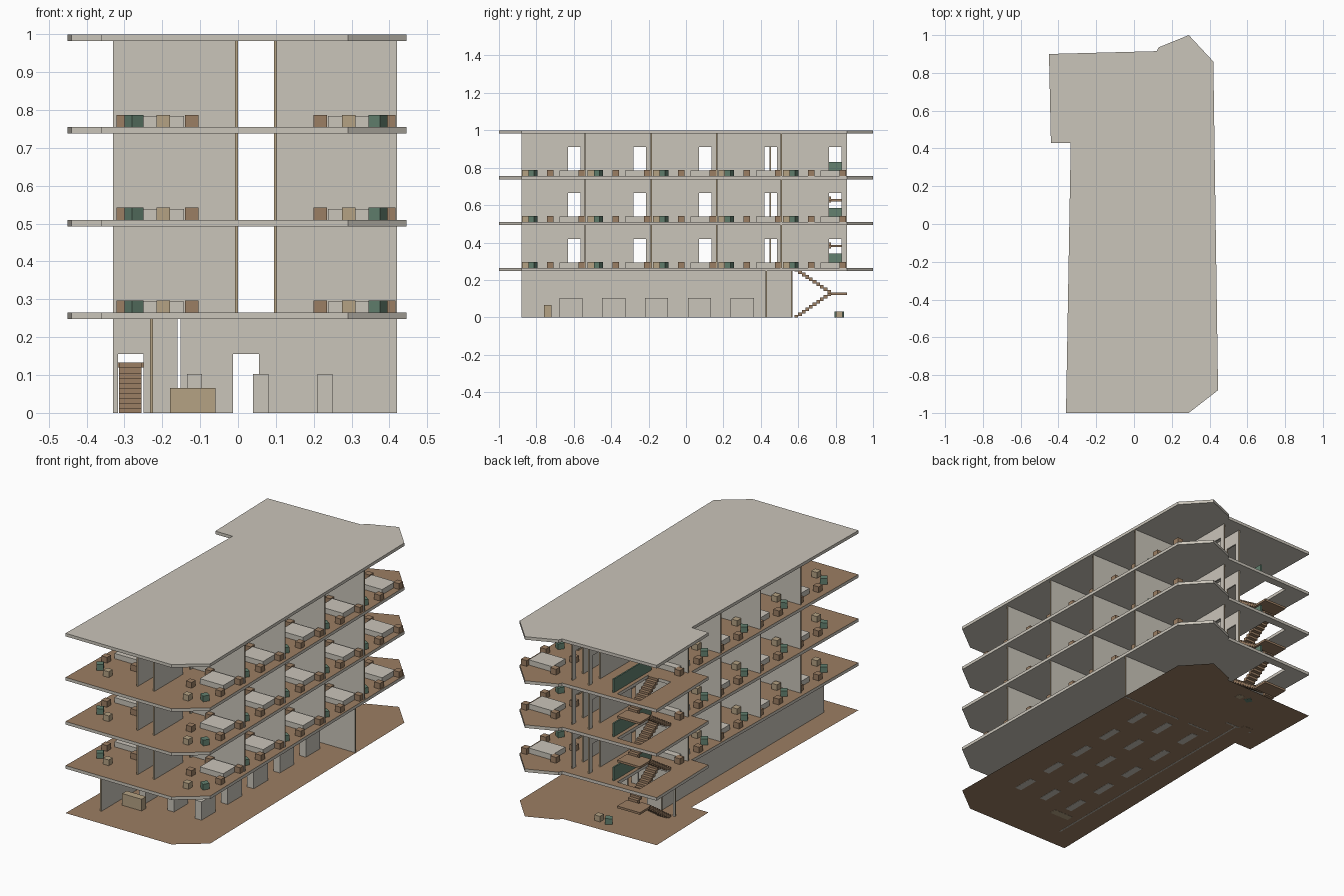
import bpy, bmesh, math
from mathutils import Matrix, Vector

if "Cube" in bpy.data.objects:
    bpy.data.objects.remove(bpy.data.objects["Cube"], do_unlink=True)


def material(name, rgb):
    m = bpy.data.materials.new(name)
    m.use_nodes = True
    m.diffuse_color = (*rgb, 1)
    m.node_tree.nodes["Principled BSDF"].inputs["Base Color"].default_value = (*rgb, 1)
    return m


BEIGE = material("beige plaster", (0.59, 0.555, 0.49))
BROWN = material("brown wood", (0.33, 0.21, 0.125))
TAN = material("tan trim", (0.46, 0.36, 0.23))
GREEN = material("muted green", (0.125, 0.22, 0.16))

OUTLINE = [(-0.45, 0.90), (0.12, 0.915), (0.13, 0.935), (0.29, 1.0), (0.42, 0.86),
           (0.445, -0.88), (0.29, -1.0), (-0.36, -1.0), (-0.335, 0.43), (-0.44, 0.43)]
STAIRWELL = [(-0.32, 0.59), (-0.18, 0.59), (-0.18, 0.862), (-0.32, 0.862)]
LEVELS = [0.265, 0.51, 0.755]
SLAB = 0.017
WALL = 0.008
ROOMS = [-0.71, -0.36, -0.01, 0.34, 0.685]
MIRROR_X = 0.095      # sum of the x values of two mirrored points
DOOR_W, DOOR_H = 0.068, 0.155


def finish(bm, name, *mats):
    mesh = bpy.data.meshes.new(name)
    bm.to_mesh(mesh)
    bm.free()
    for m in mats:
        mesh.materials.append(m)
    ob = bpy.data.objects.new(name, mesh)
    bpy.context.collection.objects.link(ob)
    return ob


def add_box(bm, lo, hi, turn=0):
    """Add a box between two corners, turned about its own upright axis."""
    lo, hi = Vector(lo), Vector(hi)
    mat = (Matrix.Translation((lo + hi) / 2) @ Matrix.Rotation(turn, 4, 'Z')
           @ Matrix.Diagonal((*(hi - lo), 1)))
    verts = bmesh.ops.create_cube(bm, size=1, matrix=mat)["verts"]
    return {f for v in verts for f in v.link_faces}


def box(name, lo, hi, mat, turn=0):
    bm = bmesh.new()
    add_box(bm, lo, hi, turn)
    return finish(bm, name, mat)


def block(name, x, y, z, size, height, mat, turn=0):
    h = size / 2
    return box(name, (x - h, y - h, z), (x + h, y + h, z + height), mat, turn)


def slab(name, top, thick, holes, mats):
    """Fill the plan outline, leave the holes open and give it thickness."""
    bm = bmesh.new()
    for loop in [OUTLINE] + holes:
        vs = [bm.verts.new((x, y, top)) for x, y in loop]
        for a, b in zip(vs, vs[1:] + vs[:1]):
            bm.edges.new((a, b))
    bmesh.ops.triangle_fill(bm, edges=bm.edges[:], use_beauty=True, normal=(0, 0, 1))
    if thick:
        ext = bmesh.ops.extrude_face_region(bm, geom=bm.faces[:], use_keep_orig=True)
        moved = [g for g in ext["geom"] if isinstance(g, bmesh.types.BMVert)]
        bmesh.ops.translate(bm, verts=moved, vec=(0, 0, -thick))
        bmesh.ops.recalc_face_normals(bm, faces=bm.faces[:])
        # floor finish on the upper faces only
        for f in bm.faces:
            f.normal_update()
            if len(mats) > 1 and f.normal.z > 0.9:
                f.material_index = 1
    finish(bm, name, *mats)


def wall(name, axis, pos, start, end, z0, z1, doors=()):
    """Straight wall along x or y with door openings; its end faces are tan."""
    bm = bmesh.new()

    def piece(a, b, bottom):
        along = Vector((1, 0, 0)) if axis == 'x' else Vector((0, 1, 0))
        across = Vector((0, 1, 0)) if axis == 'x' else Vector((1, 0, 0))
        faces = add_box(bm, along * a + across * (pos - WALL / 2) + Vector((0, 0, bottom)),
                        along * b + across * (pos + WALL / 2) + Vector((0, 0, z1)))
        for f in faces:
            f.normal_update()
            if abs(f.normal.dot(along)) > 0.9:
                f.material_index = 1

    at = start
    for d in doors:
        piece(at, d - DOOR_W / 2, z0)
        piece(d - DOOR_W / 2, d + DOOR_W / 2, z0 + DOOR_H)
        at = d + DOOR_W / 2
    piece(at, end, z0)
    finish(bm, name, BEIGE, TAN)


def furniture(side, c, z):
    """Table with four seats, a side table and a turned armchair."""
    def px(x):
        return x if side == "left" else MIRROR_X - x
    a, b = sorted((px(0.238), px(0.382)))
    box(f"{side}_table", (a, c + 0.035, z), (b, c + 0.15, z + 0.029), BEIGE)
    for x in (0.2175, 0.398):
        for dy in (-0.015, 0.153):
            block(f"{side}_seat", px(x), c + dy, z, 0.035, 0.032, BROWN)
    block(f"{side}_side_table", px(0.2925), c - 0.15, z, 0.035, 0.032, TAN)
    turn = math.radians(-33 if side == "left" else 33)
    block(f"{side}_armchair", px(0.37), c - 0.108, z, 0.036, 0.032, GREEN, turn)


def stairs(z0, z1):
    """Two opposite flights with a landing half way."""
    n, y0, y1 = 10, 0.58, 0.775
    mid = (z0 + z1) / 2
    bm = bmesh.new()
    rise, run = (mid - z0) / n, (y1 - y0) / n
    for i in range(n):
        y = y0 + i * run
        top = z0 + (i + 1) * rise
        add_box(bm, (-0.315, y, max(top - 0.019, z0)), (-0.255, y + run, top))
        top = z1 - i * rise
        add_box(bm, (-0.245, y, top - 0.019), (-0.185, y + run, top))
    add_box(bm, (-0.32, y1, mid - 0.012), (-0.18, 0.862, mid))
    finish(bm, "staircase", BROWN)


# Ground, floors and roof
slab("ground", 0.001, 0, [], [BROWN])
for z in LEVELS:
    slab("floor_slab", z, SLAB, [STAIRWELL], [BEIGE, BROWN])
slab("roof_slab", 1.0, SLAB, [], [BEIGE])

# Upper storeys: corridor walls, cross walls, furniture
for z, above in zip(LEVELS, LEVELS[1:] + [1.0]):
    top = above - SLAB
    doors = [c + 0.113 for c in ROOMS]
    for x in (-0.004, 0.099):
        wall("corridor_wall", 'y', x, -0.88, 0.86, z, top, doors)
    for i, y in enumerate((-0.54, -0.185, 0.165, 0.51)):
        wall("left_cross_wall", 'x', y, 0.103, 0.42, z, top)
        wall("right_cross_wall", 'x', 0.45 if i == 3 else y, -0.33, -0.008, z, top)
    for c in ROOMS:
        furniture("left", c, z)
    for c in ROOMS[:-1]:
        furniture("right", c, z)
    # Balustrade beside the stairwell
    box("stair_balustrade", (-0.159, 0.53, z), (-0.151, 0.86, z + 0.075), GREEN)

# Staircases
for z0, z1 in zip([0] + LEVELS[:-1], LEVELS):
    stairs(z0, z1)

# Ground storey walls
under = LEVELS[0] - SLAB
wall("long_ground_wall", 'y', -0.228, -0.88, 0.565, 0, under)
wall("lobby_wall", 'x', 0.43, -0.152, 0.42, 0, under, [0.021])
wall("stair_wall", 'x', 0.565, -0.33, -0.16, 0, under, [-0.283])

# Ground storey counters, desk and outdoor seats
for x in (-0.115, 0.06, 0.23):
    for i in range(5):
        y = -0.615 + i * 0.229
        box("ground_counter", (x - 0.02, y - 0.062, 0), (x + 0.02, y + 0.062, 0.103), BEIGE)
box("reception_desk", (-0.18, -0.76, 0), (-0.06, -0.72, 0.066), TAN)
block("outdoor_table", -0.04, 0.82, 0, 0.035, 0.032, TAN)
block("outdoor_armchair", -0.1, 0.82, 0, 0.036, 0.032, GREEN, math.radians(33))
